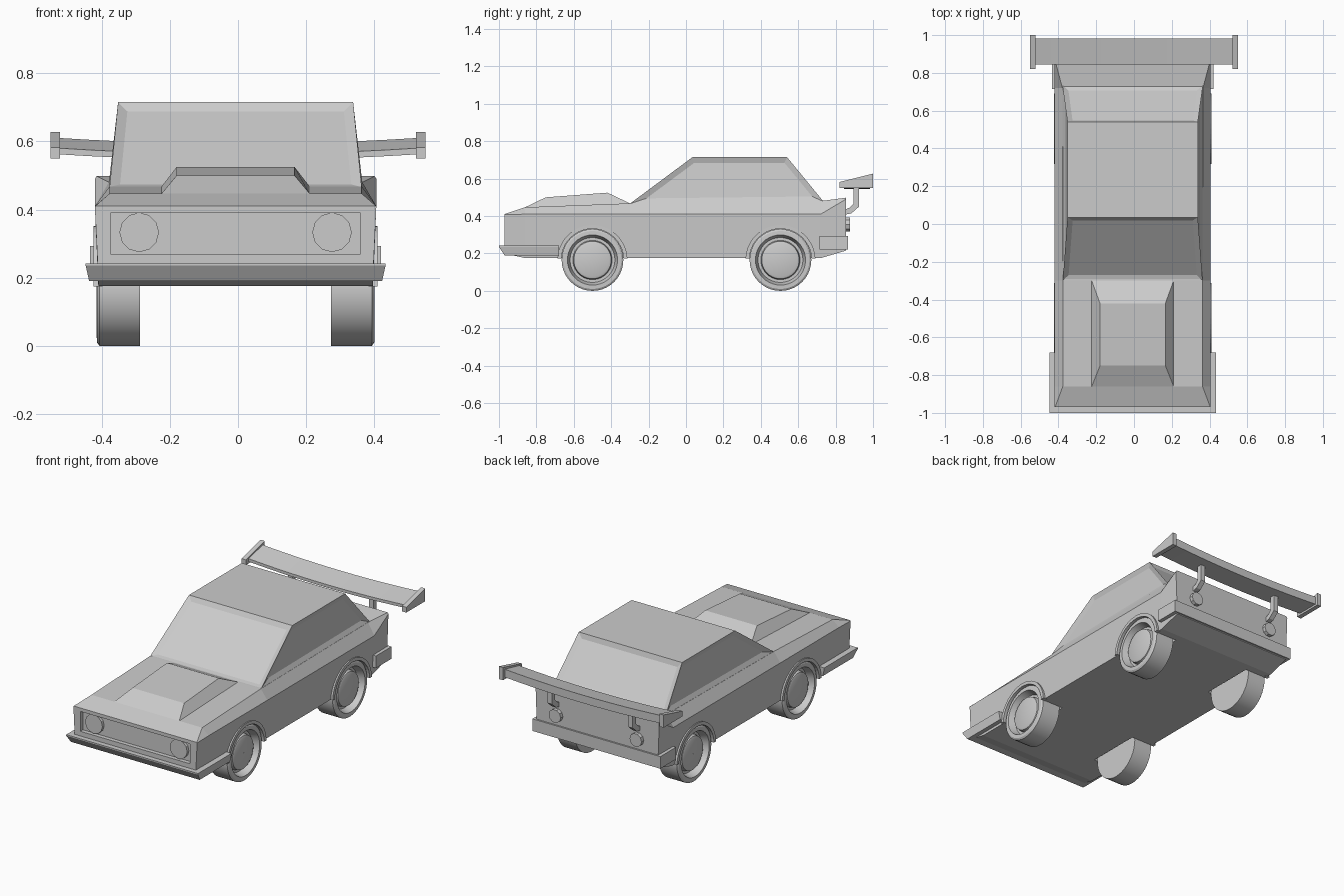
import bpy, bmesh
from math import sin, cos, pi, tau
from mathutils import Vector

if "Cube" in bpy.data.objects:
    bpy.data.objects.remove(bpy.data.objects["Cube"])

OFF = -0.007  # the car body sits slightly left of the wing centre


def loft(name, rings, closed=False, off=OFF, inset=None):
    """Join equal-length rings of points into a solid."""
    bm = bmesh.new()
    vs = [[bm.verts.new((x + off, y, z)) for x, y, z in r] for r in rings]
    n = len(vs[0])
    pairs = list(zip(vs, vs[1:])) + ([(vs[-1], vs[0])] if closed else [])
    sides = [bm.faces.new((a[i], a[(i + 1) % n], b[(i + 1) % n], b[i]))
             for a, b in pairs for i in range(n)]
    if not closed:
        bm.faces.new(vs[0])
        bm.faces.new(vs[-1])
    bmesh.ops.recalc_face_normals(bm, faces=bm.faces)
    if inset:
        bmesh.ops.inset_individual(bm, faces=sides, thickness=inset[0],
                                   depth=inset[1], use_even_offset=True)
    me = bpy.data.meshes.new(name)
    bm.to_mesh(me)
    bm.free()
    ob = bpy.data.objects.new(name, me)
    bpy.context.collection.objects.link(ob)
    return ob


def prism_x(name, profile, x0, x1, off=OFF):
    return loft(name, [[(x, y, z) for y, z in profile] for x in (x0, x1)], off=off)


def box(name, x0, x1, y0, y1, z0, z1):
    return prism_x(name, [(y0, z0), (y1, z0), (y1, z1), (y0, z1)], x0, x1)


def rect(hw, y0, y1, z0, z1):
    """Ring with its own height at the front and the back edge."""
    return [(-hw, y0, z0), (hw, y0, z0), (hw, y1, z1), (-hw, y1, z1)]


def circle(y, z, r, n):
    return [(y + r * cos(tau * i / n), z + r * sin(tau * i / n)) for i in range(n)]


def disc_y(name, x, z, r, y0, y1, n):
    return loft(name, [[(x + a, y, b) for a, b in circle(0, z, r, n)] for y in (y0, y1)])


def cut(ob, cutter):
    cutter.hide_render = True
    m = ob.modifiers.new("cut", "BOOLEAN")
    m.object = cutter
    m.solver = "EXACT"
    bpy.context.view_layer.objects.active = ob
    bpy.ops.object.modifier_apply(modifier=m.name)
    bpy.data.objects.remove(cutter)


# Body shell: y, bottom z, shoulder half width and z, top half width and z
stations = [(-0.97, 0.20, 0.413, 0.408, 0.411, 0.411),
            (-0.86, 0.175, 0.413, 0.41, 0.37, 0.447),
            (-0.30, 0.175, 0.413, 0.41, 0.37, 0.468),
            (0.72, 0.175, 0.413, 0.41, 0.372, 0.48),
            (0.855, 0.215, 0.413, 0.49, 0.408, 0.498)]
body = loft("body", [[(-0.403, y, zb), (0.403, y, zb), (ws, y, zs), (wt, y, zt),
                      (-wt, y, zt), (-ws, y, zs)] for y, zb, ws, zs, wt, zt in stations])

# Grille recess and wheel arches
cut(body, box("grille_cutter", -0.367, 0.367, -1.0, -0.945, 0.27, 0.39))
WZ = 0.165
WHEELS_Y = (-0.5, 0.505)
for s in (-1, 1):
    for y in WHEELS_Y:
        cut(body, prism_x("arch_cutter", circle(y, WZ, 0.168, 48), s * 0.26, s * 0.6))

# Cabin with recessed windows, then a plain roof
loft("cabin", [[(-0.37, -0.30, 0.466), (0.37, -0.30, 0.466), (0.372, 0.735, 0.478), (-0.372, 0.735, 0.478)],
               rect(0.345, 0.035, 0.54, 0.715, 0.715)], inset=(0.029, -0.012))

# Raised hood panel
loft("hood_bulge", [rect(0.218, -0.86, -0.30, 0.44, 0.46),
                    rect(0.217, -0.86, -0.30, 0.447, 0.468),
                    rect(0.173, -0.75, -0.42, 0.50, 0.525)])

# Bumpers
loft("front_bumper", [rect(0.43, -0.97, -0.68, 0.19, 0.19),
                      rect(0.44, -1.0, -0.68, 0.235, 0.235),
                      rect(0.44, -1.0, -0.68, 0.242, 0.242)])
box("rear_bumper", -0.427, 0.427, 0.715, 0.865, 0.22, 0.293)

# Wheels: radius and outward position, revolved about the x axis
tyre = [(0.001, 0.28), (0.165, 0.28), (0.165, 0.40), (0.155, 0.407), (0.134, 0.408),
        (0.12, 0.365), (0.105, 0.365), (0.10, 0.39), (0.088, 0.395), (0.001, 0.395)]
N = 40
for s, side in ((-1, "left"), (1, "right")):
    for y, end in zip(WHEELS_Y, ("front", "rear")):
        w = loft(f"{end}_{side}_wheel",
                 [[(s * x, y + r * cos(tau * i / N), WZ + r * sin(tau * i / N)) for r, x in tyre]
                  for i in range(N)], closed=True)
        bpy.context.view_layer.objects.active = w
        w.select_set(True)
        bpy.ops.object.shade_smooth_by_angle()
        w.select_set(False)
        # Arch trim
        arc = [0.05 + (pi - 0.1) * i / 20 for i in range(21)]
        loft(f"{end}_{side}_arch_trim",
             [[(s * x, y + r * cos(a), WZ + r * sin(a))
               for r, x in ((0.167, 0.39), (0.167, 0.417), (0.187, 0.417), (0.187, 0.39))]
              for a in arc])

    # Lights
    disc_y(f"{side}_headlight", s * 0.283, 0.333, 0.058, -0.962, -0.93, 12)
    disc_y(f"{side}_tail_light", s * 0.27, 0.355, 0.04, 0.84, 0.877, 10)

    # Wing strut and end plate
    prism_x(f"{side}_wing_strut",
            [(0.84, 0.405), (0.885, 0.415), (0.925, 0.45), (0.925, 0.555), (0.895, 0.555),
             (0.895, 0.465), (0.875, 0.445), (0.84, 0.43)], s * 0.255, s * 0.285)
    prism_x(f"{side}_wing_end_plate",
            [(0.82, 0.55), (1.0, 0.55), (1.0, 0.627), (0.82, 0.582)], s * 0.522, s * 0.55, off=0)

# Rear wing, sagging gently towards the middle
rings = []
for i in range(13):
    x = -0.525 + 1.05 * i / 12
    d = -0.017 * (1 - (x / 0.525) ** 2)
    rings.append([(x, y, z + d) for y, z in ((0.845, 0.562), (0.983, 0.562), (0.983, 0.61), (0.845, 0.58))])
loft("rear_wing", rings, off=0)
